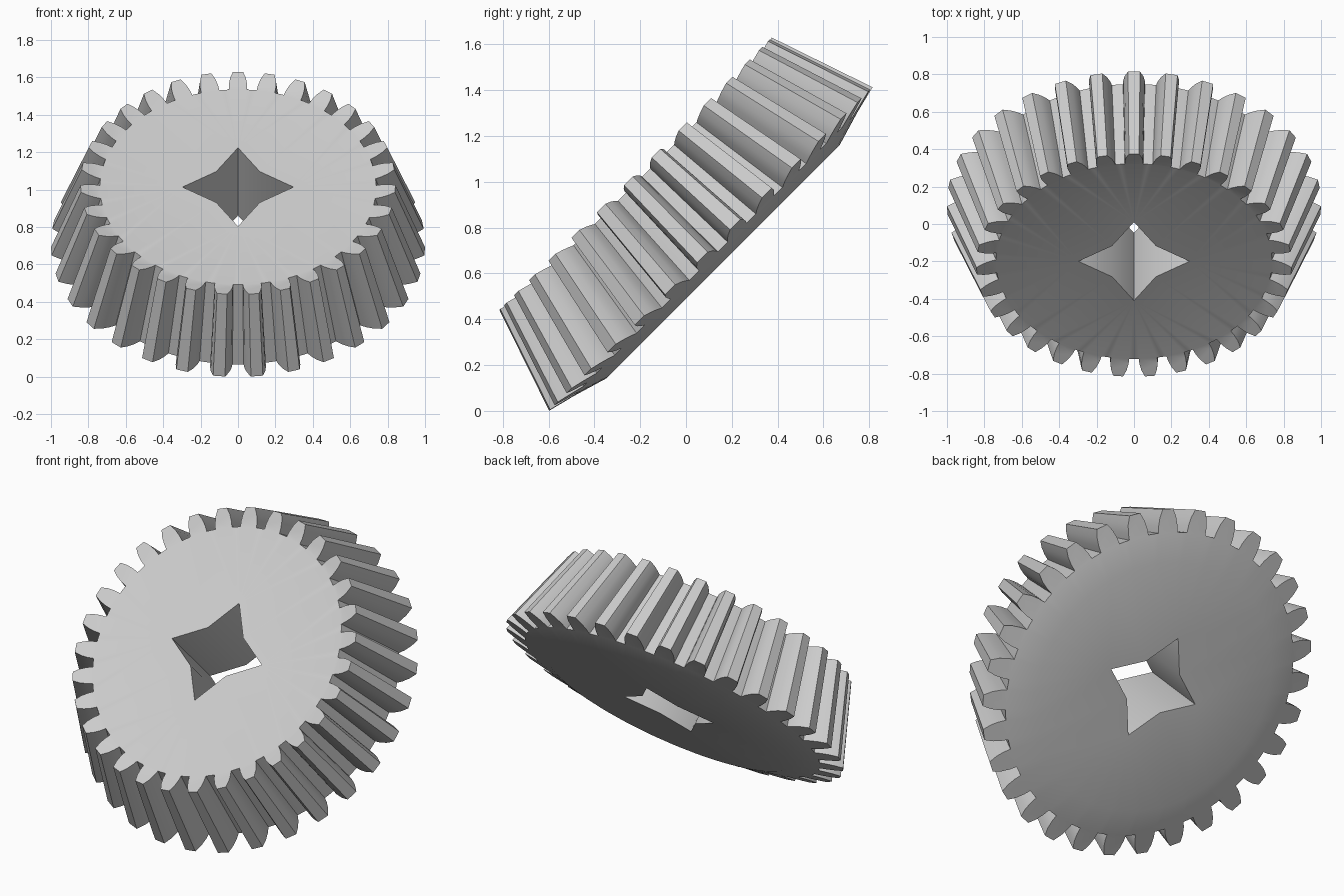
import bpy, bmesh, math
from mathutils import Vector

cube = bpy.data.objects.get("Cube")
if cube:
    bpy.data.objects.remove(cube, do_unlink=True)

TEETH = 31
PITCH = 2 * math.pi / TEETH
# Half tooth profile: (half angle, height fraction from root to tip)
FLANK = [(0.067, 0), (0.063, 0.3), (0.052, 0.65), (0.032, 1)]
TOOTH = [(-a, f) for a, f in FLANK] + [(a, f) for a, f in reversed(FLANK)]
# Each end of the teeth: root radius, root height, tip radius, tip height
FRONT = (0.738, 0.858, 0.842, 0.888)
BACK = (0.875, 0.392, 1.0, 0.423)
HUB_RADIUS, HUB_HEIGHT = 0.72, 0.346
STAR_POINT, STAR_INNER = 0.297, 0.165

bm = bmesh.new()


def polar(radius, angle, height):
    """New vertex, with angle zero along +y."""
    return bm.verts.new(Vector((radius * math.sin(angle), radius * math.cos(angle), height)))


def tooth_ring(root_r, root_z, tip_r, tip_z):
    """Outline of the toothed rim: one list per tooth, ending in a gap vertex."""
    ring = []
    for i in range(TEETH):
        tooth = [polar(root_r + f * (tip_r - root_r), i * PITCH + a,
                       root_z + f * (tip_z - root_z)) for a, f in TOOTH]
        tooth.append(polar(root_r, (i + 0.5) * PITCH, root_z))
        ring.append(tooth)
    return ring


def star_ring(height):
    return [polar(STAR_INNER if i % 2 else STAR_POINT, i * math.pi / 4, height)
            for i in range(8)]


def loop_pairs(loop):
    return list(zip(loop, loop[1:] + loop[:1]))


def bridge(first, second):
    for (a, b), (c, d) in zip(loop_pairs(first), loop_pairs(second)):
        bm.faces.new((a, b, d, c))


def root_loop(ring):
    return [v for t in ring for v in (t[0], t[-2], t[-1])]


def fill_disc(outer, hole):
    """Flat disc with the star left open."""
    edges = []
    for a, b in loop_pairs(outer) + loop_pairs(hole):
        edges.append(bm.edges.get((a, b)) or bm.edges.new((a, b)))
    bmesh.ops.triangle_fill(bm, use_beauty=True, edges=edges)


# Tooth flanks and tooth end faces
front, back = tooth_ring(*FRONT), tooth_ring(*BACK)
bridge([v for t in front for v in t], [v for t in back for v in t])
for tooth in front + back:
    bm.faces.new(tooth[:-1])

# Conical back rim that leads to the flat hub
back_root = root_loop(back)
hub = [polar(HUB_RADIUS, math.atan2(v.co.x, v.co.y), HUB_HEIGHT) for v in back_root]
bridge(back_root, hub)

# Star-shaped bore and the two discs around it
star_front, star_back = star_ring(FRONT[1]), star_ring(HUB_HEIGHT)
bridge(star_front, star_back)
fill_disc(root_loop(front), star_front)
fill_disc(hub, star_back)
bmesh.ops.recalc_face_normals(bm, faces=bm.faces[:])

mesh = bpy.data.meshes.new("bevel_gear")
bm.to_mesh(mesh)
bm.free()
gear = bpy.data.objects.new("bevel_gear", mesh)
bpy.context.collection.objects.link(gear)

# Tilt the gear so that it leans back on its lower teeth
gear.rotation_euler = (math.pi / 4, 0, 0)
gear.location = (0, 0.407, 0.407)

# Plain grey metal
grey = bpy.data.materials.new("light_grey")
grey.use_nodes = True
grey.diffuse_color = (0.6, 0.6, 0.6, 1)
grey.node_tree.nodes["Principled BSDF"].inputs["Base Color"].default_value = grey.diffuse_color
mesh.materials.append(grey)

bpy.ops.object.select_all(action="DESELECT")
gear.select_set(True)
bpy.context.view_layer.objects.active = gear
bpy.ops.object.shade_smooth_by_angle(angle=math.radians(30))
